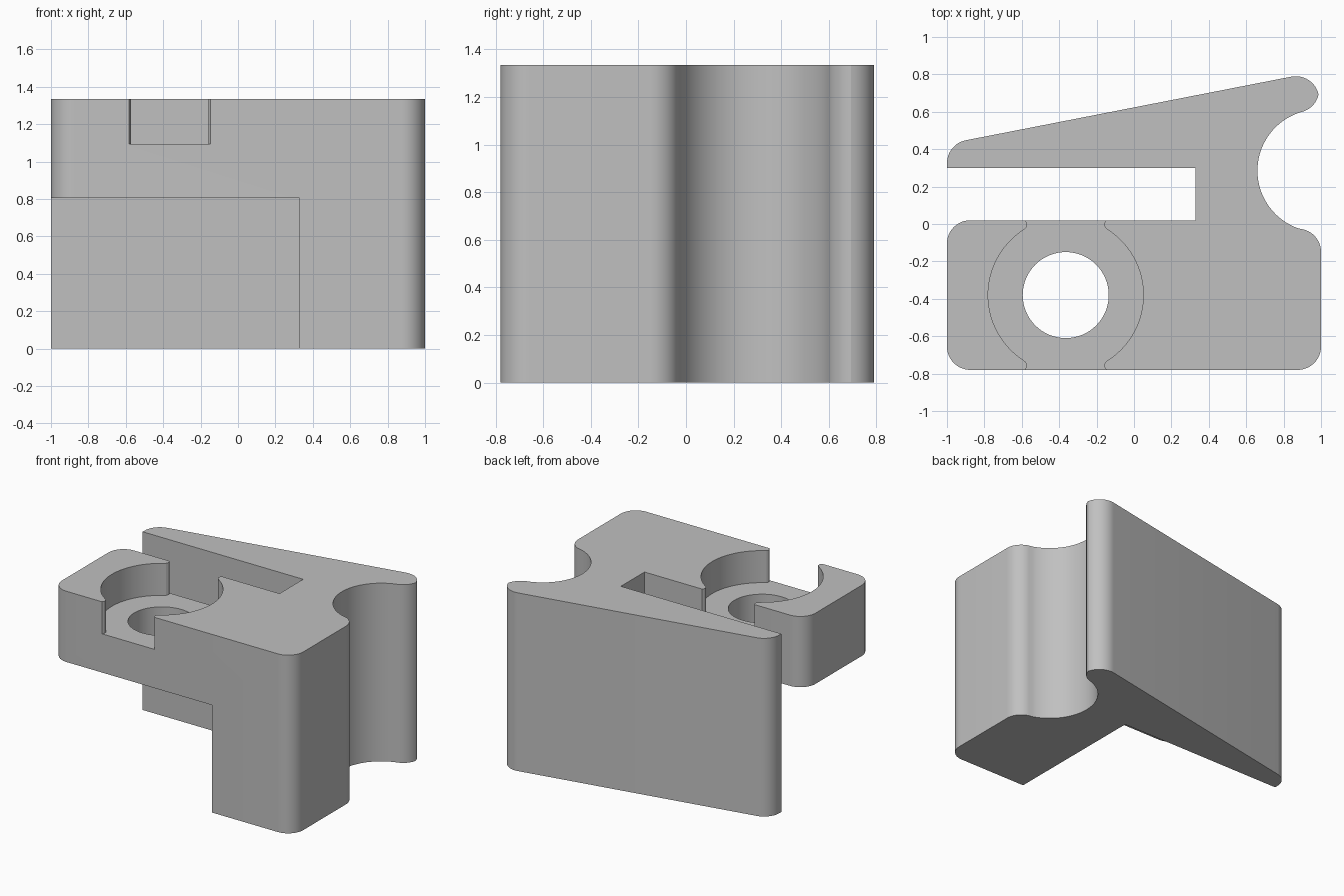
import bpy, bmesh
from math import radians, sin, cos

if "Cube" in bpy.data.objects:
    bpy.data.objects.remove(bpy.data.objects["Cube"], do_unlink=True)

HEIGHT = 1.335
HOLE = (-0.365, -0.38)
R = 0.125  # corner radius

grey = bpy.data.materials.new("plain grey")
grey.use_nodes = True
colour = (0.53, 0.53, 0.53, 1)
grey.diffuse_color = colour
grey.node_tree.nodes["Principled BSDF"].inputs["Base Color"].default_value = colour


def arc(centre, radius, start, end, steps=12):
    angles = [radians(start + (end - start) * i / steps) for i in range(steps + 1)]
    return [(centre[0] + radius * cos(a), centre[1] + radius * sin(a)) for a in angles]


def prism(name, outline, bottom, top):
    """Extrude a counter-clockwise outline upward."""
    bm = bmesh.new()
    face = bm.faces.new([bm.verts.new((x, y, bottom)) for x, y in outline])
    lifted = bmesh.ops.extrude_face_region(bm, geom=[face], use_keep_orig=True)
    verts = [v for v in lifted["geom"] if isinstance(v, bmesh.types.BMVert)]
    bmesh.ops.translate(bm, verts=verts, vec=(0, 0, top - bottom))
    bmesh.ops.recalc_face_normals(bm, faces=bm.faces)
    mesh = bpy.data.meshes.new(name)
    bm.to_mesh(mesh)
    bm.free()
    mesh.materials.append(grey)
    obj = bpy.data.objects.new(name, mesh)
    bpy.context.collection.objects.link(obj)
    return obj


# Main block: rounded corners, concave side, tapered back wall and open slot
outline = arc((-0.875, -0.655), R, 180, 270)
outline += arc((0.875, -0.655), R, 270, 360)
outline += arc((0.875, -0.15), R, 0, 75)
outline += arc((0.987, 0.285), 0.327, 255, 105, 36)[1:-1]
outline += arc((0.865, 0.72), R, -75, -12.7)
outline += arc((0.865, 0.665), R, 12.7, 101)[1:]
outline += arc((-0.875, 0.325), R, 101, 180)
outline += [(-1, 0.3), (0.33, 0.3), (0.33, 0.02)]
outline += arc((-0.875, -0.105), R, 90, 180)
block = prism("clamp_block", outline, 0, HEIGHT)

# Space beneath the front arm
under_arm = prism("under_arm_cutter",
                  [(-1.2, -1), (0.33, -1), (0.33, 0.16), (-1.2, 0.16)], -0.2, 0.805)

# Round recess with openings front and back, between rounded lips
side = arc((0, 0), 0.415, -56, 56, 32)
lip = [(0.215, 0.356), (0.208, 0.367), (0.208, 0.386), (0.217, 0.4), (0.217, 0.5)]
side = [(x, -y) for x, y in reversed(lip)] + side + lip
side += [(-x, -y) for x, y in side]
recess = prism("recess_cutter", [(HOLE[0] + x, HOLE[1] + y) for x, y in side],
               1.095, HEIGHT + 0.2)

# Through hole
hole = prism("hole_cutter", arc(HOLE, 0.23, 0, 360, 64)[:-1], 0.5, HEIGHT + 0.3)

for cutter in (under_arm, recess, hole):
    cut = block.modifiers.new(cutter.name, "BOOLEAN")
    cut.operation = "DIFFERENCE"
    cut.solver = "EXACT"
    cut.object = cutter
    cutter.hide_render = True

# Apply the cuts, then discard the cutters
bpy.ops.object.select_all(action="DESELECT")
block.select_set(True)
bpy.context.view_layer.objects.active = block
for cut in list(block.modifiers):
    bpy.ops.object.modifier_apply(modifier=cut.name)
for cutter in (under_arm, recess, hole):
    bpy.data.objects.remove(cutter, do_unlink=True)
bpy.ops.object.shade_smooth_by_angle(angle=radians(20))
